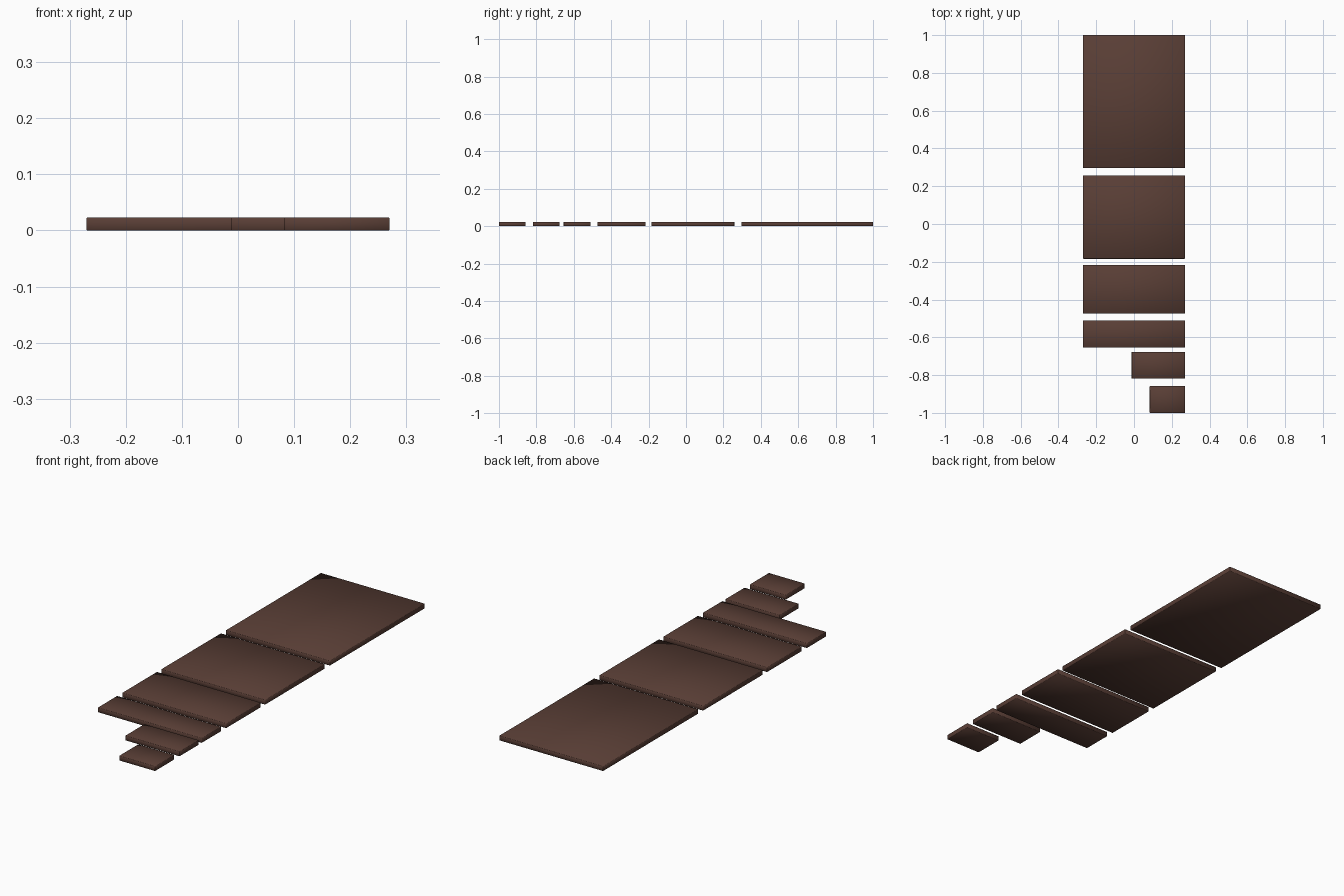
import bpy
import bmesh

if "Cube" in bpy.data.objects:
    bpy.data.objects.remove(bpy.data.objects["Cube"])

HEIGHT = 0.023
RIGHT = 0.27

# Dark brown wood
brown = bpy.data.materials.new("dark_brown")
brown.diffuse_color = (0.100, 0.048, 0.036, 1.0)
brown.use_nodes = True
brown.node_tree.nodes["Principled BSDF"].inputs["Base Color"].default_value = brown.diffuse_color


def slab(name, x0, y0, y1):
    """Thin board with slightly softened edges, from x0 to the shared right edge."""
    bm = bmesh.new()
    bmesh.ops.create_cube(bm, size=1)
    for v in bm.verts:
        v.co.x = x0 if v.co.x < 0 else RIGHT
        v.co.y = y0 if v.co.y < 0 else y1
        v.co.z = 0 if v.co.z < 0 else HEIGHT
    bmesh.ops.bevel(bm, geom=list(bm.edges), offset=0.0015, segments=1,
                    affect='EDGES')
    for f in bm.faces:
        f.smooth = True
    mesh = bpy.data.meshes.new(name)
    bm.to_mesh(mesh)
    bm.free()
    mesh.materials.append(brown)
    obj = bpy.data.objects.new(name, mesh)
    bpy.context.collection.objects.link(obj)


# Boards from the back (large) to the front (small)
slab("largest_board", -0.27, 0.296, 1.0)
slab("large_board", -0.27, -0.184, 0.258)
slab("medium_board", -0.27, -0.473, -0.216)
slab("narrow_board", -0.27, -0.654, -0.511)
slab("half_board", -0.012, -0.819, -0.677)
slab("small_board", 0.083, -1.0, -0.858)
